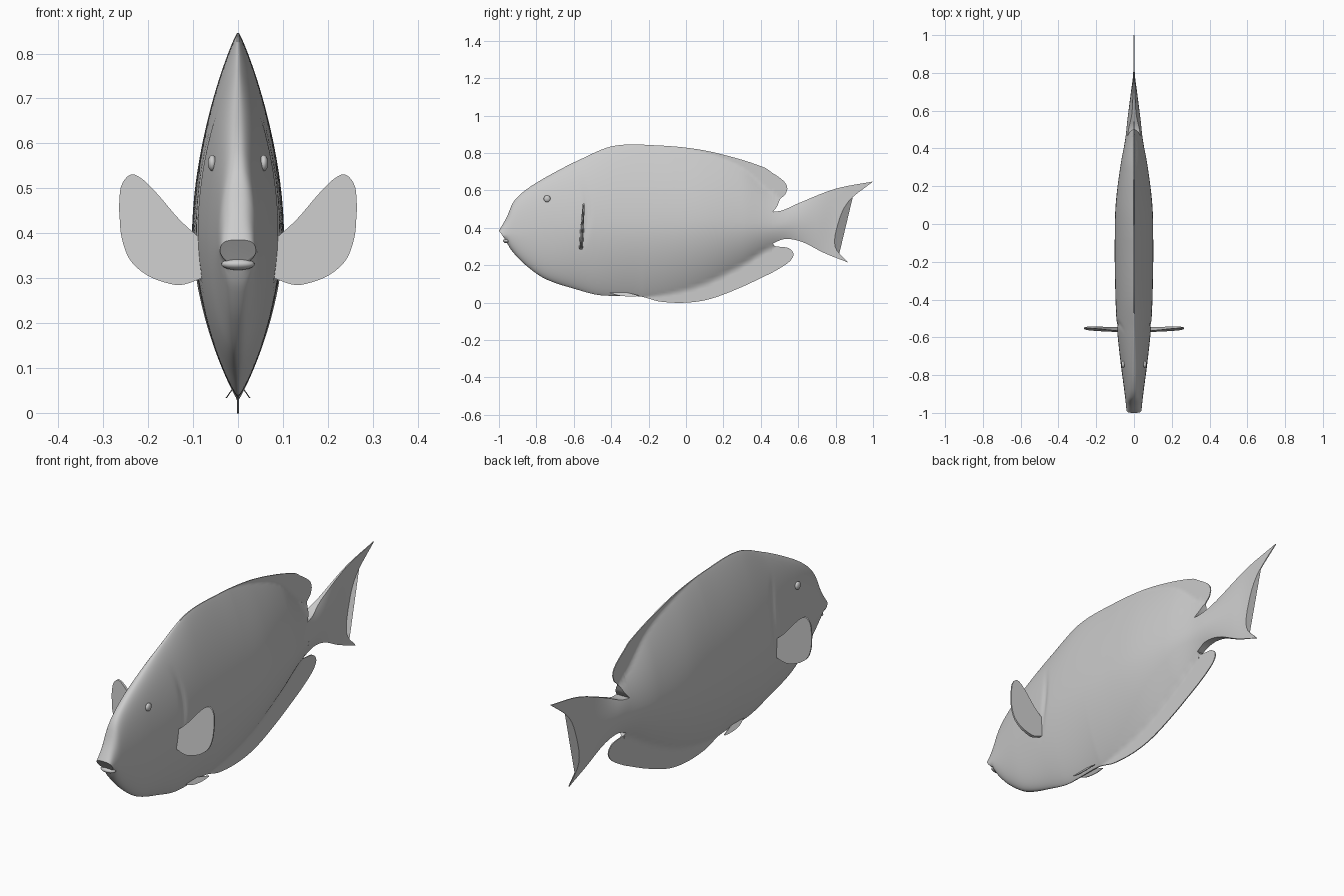
import bpy, bmesh, math
from mathutils import Vector

cube = bpy.data.objects.get("Cube")
if cube:
    bpy.data.objects.remove(cube, do_unlink=True)

grey = bpy.data.materials.new("plain grey")
grey.use_nodes = True
grey.diffuse_color = (0.6, 0.6, 0.6, 1)
grey.node_tree.nodes["Principled BSDF"].inputs["Base Color"].default_value = (0.6, 0.6, 0.6, 1)


def hermite(a, b, ma, mb, f):
    return (a * (2*f**3 - 3*f*f + 1) + ma * (f**3 - 2*f*f + f)
            + b * (3*f*f - 2*f**3) + mb * (f**3 - f*f))


def spline(points, t):
    """Smooth curve through points, t from 0 to 1."""
    p = [Vector(q) for q in points]
    last = len(p) - 1
    i = min(int(t * last), last - 1)
    slope = lambda k: (p[min(k + 1, last)] - p[max(k - 1, 0)]) / (2 if 0 < k < last else 1)
    return hermite(p[i], p[i + 1], slope(i), slope(i + 1), t * last - i)


def lookup(keys, y):
    """Smooth values of a table whose first column is y."""
    y = max(keys[0][0], min(keys[-1][0], y))
    i = max(k for k in range(len(keys) - 1) if keys[k][0] <= y)
    a, b = keys[i], keys[i + 1]
    h = b[0] - a[0]

    def slope(k, c):
        lo, hi = keys[max(k - 1, 0)], keys[min(k + 1, len(keys) - 1)]
        return (hi[c] - lo[c]) / (hi[0] - lo[0])
    return [hermite(a[c], b[c], slope(i, c) * h, slope(i + 1, c) * h, (y - a[0]) / h)
            for c in range(1, len(a))]


# Back and belly outlines: y, z
BACK = [(-1, .385), (-.957, .46), (-.925, .535), (-.86, .6), (-.743, .674), (-.567, .765),
        (-.385, .838), (-.14, .84), (.075, .818), (.26, .775), (.42, .722), (.46, .695)]
BELLY = [(-.965, .335), (-.936, .283), (-.86, .203), (-.754, .128), (-.583, .07), (-.46, .04),
         (-.246, .033), (-.14, .006), (0, 0), (.13, .02), (.29, .08), (.46, .16)]
# Flesh: y, half width, flesh top, flesh bottom, middle height, roundness
FLESH = [(-1, .036, .9, 0, .36, .4), (-.9, .047, .9, 0, .37, .45), (-.74, .068, .9, 0, .39, .55),
         (-.55, .088, .9, 0, .4, .75), (-.35, .097, .87, .02, .4, .9), (-.1, .1, .84, .045, .4, .95),
         (.1, .095, .8, .1, .41, .95), (.3, .071, .72, .2, .41, .95), (.45, .044, .59, .29, .41, .95),
         (.55, .033, .54, .31, .42, .9), (.7, .014, .59, .26, .42, .9), (.8, .002, .63, .22, .42, .9),
         (1, 0, .66, .2, .42, .9)]


def half_width(y, z):
    w, top, bottom, mid, power = lookup(FLESH, y)
    if y < .46:
        top = min(top, lookup(BACK, y)[0])
        bottom = max(bottom, lookup(BELLY, y)[0])
    reach = (top - mid) if z > mid else (mid - bottom)
    u = min(1, abs(z - mid) / max(reach, .01))
    w *= (1 - u ** 1.8) ** power
    # Gill groove
    gill = -.525 - 1.1 * (z - .48) ** 2
    if .28 < z < .68:
        w *= 1 - .07 * math.exp(-((y - gill) / .014) ** 2) * math.sin(math.pi * (z - .28) / .4)
    return w + .0022


def finish(name, bm):
    bmesh.ops.recalc_face_normals(bm, faces=bm.faces)
    mesh = bpy.data.meshes.new(name)
    bm.to_mesh(mesh)
    bm.free()
    mesh.materials.append(grey)
    mesh.polygons.foreach_set("use_smooth", [True] * len(mesh.polygons))
    mesh.set_sharp_from_angle(angle=math.radians(45))
    obj = bpy.data.objects.new(name, mesh)
    bpy.context.scene.collection.objects.link(obj)
    return obj


def skin(name, rails, steps, rows, place):
    """Closed sheet spanned across rails; place(a, b, side) gives the 3D point."""
    bm = bmesh.new()
    rings = []
    for s in range(steps + 1):
        across = [spline(r, s / steps) for r in rails]
        line = [spline(across, .5 - .5 * math.cos(math.pi * k / rows)) for k in range(rows + 1)]
        ring = [bm.verts.new(place(p.x, p.y, 1)) for p in line]
        ring += [bm.verts.new(place(p.x, p.y, -1)) for p in reversed(line)]
        rings.append(ring)
    n = len(rings[0])
    for a, b in zip(rings, rings[1:]):
        for k in range(n):
            bm.faces.new((a[k], a[(k + 1) % n], b[(k + 1) % n], b[k]))
    bm.faces.new(rings[0])
    bm.faces.new(rings[-1])
    return finish(name, bm)


def on_body(y, z, side):
    return (side * half_width(y, z), y, z)


# Body
count = 140
back = [(y, lookup(BACK, y)[0]) for y in (-1 + 1.46 * k / count for k in range(count + 1))]
belly = [(y, lookup(BELLY, y)[0]) for y in (-.965 + 1.425 * k / count for k in range(count + 1))]
skin("body", [belly, back], count, 44, on_body)

# Rear lobes of the back and belly fins
skin("dorsal_fin_lobe",
     [[(.46, .48), (.487, .515), (.503, .552), (.53, .578), (.541, .603)],
      [(.46, .695), (.495, .672), (.522, .65), (.537, .63), (.542, .61)]], 24, 14, on_body)
skin("anal_fin_lobe",
     [[(.46, .16), (.515, .192), (.556, .222), (.574, .25), (.573, .268)],
      [(.46, .325), (.475, .303), (.51, .298), (.545, .293), (.568, .277)]], 24, 14, on_body)

# Tail, with a crescent rear edge
skin("tail_fin",
     [[(.46, .315), (.53, .34), (.62, .325), (.74, .265), (.866, .215)],
      [(.46, .36), (.54, .365), (.63, .35), (.72, .33), (.797, .3)],
      [(.46, .4), (.54, .41), (.63, .415), (.72, .42), (.812, .42)],
      [(.46, .44), (.55, .46), (.65, .49), (.76, .52), (.868, .54)],
      [(.46, .485), (.52, .495), (.61, .535), (.797, .608), (1, .648)]], 40, 24, on_body)


def ball(name, centre, size):
    bm = bmesh.new()
    bmesh.ops.create_uvsphere(bm, u_segments=24, v_segments=14, radius=1)
    for v in bm.verts:
        v.co = Vector(centre) + Vector(a * b for a, b in zip(v.co, size))
    return finish(name, bm)


ball("lower_lip", (0, -.957, .331), (.037, .022, .013))

# Paired parts
for label, m in (("left", 1), ("right", -1)):
    ball(label + "_eye", (m * (half_width(-.743, .556) + .003), -.743, .556), (.01, .018, .018))

    def on_pectoral(x, z, side):
        return (m * x, -.555 + .06 * (z - .4) + side * (.003 + .007 * max(0, (.264 - x) / .18)), z)
    skin(label + "_pectoral_fin",
         [[(.08, .3), (.12, .286), (.15, .287), (.2, .305), (.24, .34), (.259, .39), (.264, .44)],
          [(.08, .385), (.13, .43), (.18, .488), (.215, .522), (.24, .53), (.26, .505), (.265, .46)]],
         32, 10, on_pectoral)

    def on_pelvic(y, r, side):
        return (m * (.006 + .7 * r + side * .0015), y, .062 - r)
    skin(label + "_pelvic_fin",
         [[(-.42, 0), (-.36, 0), (-.3, .012), (-.25, .024)],
          [(-.41, .008), (-.36, .024), (-.3, .029), (-.25, .027)]], 16, 6, on_pelvic)
